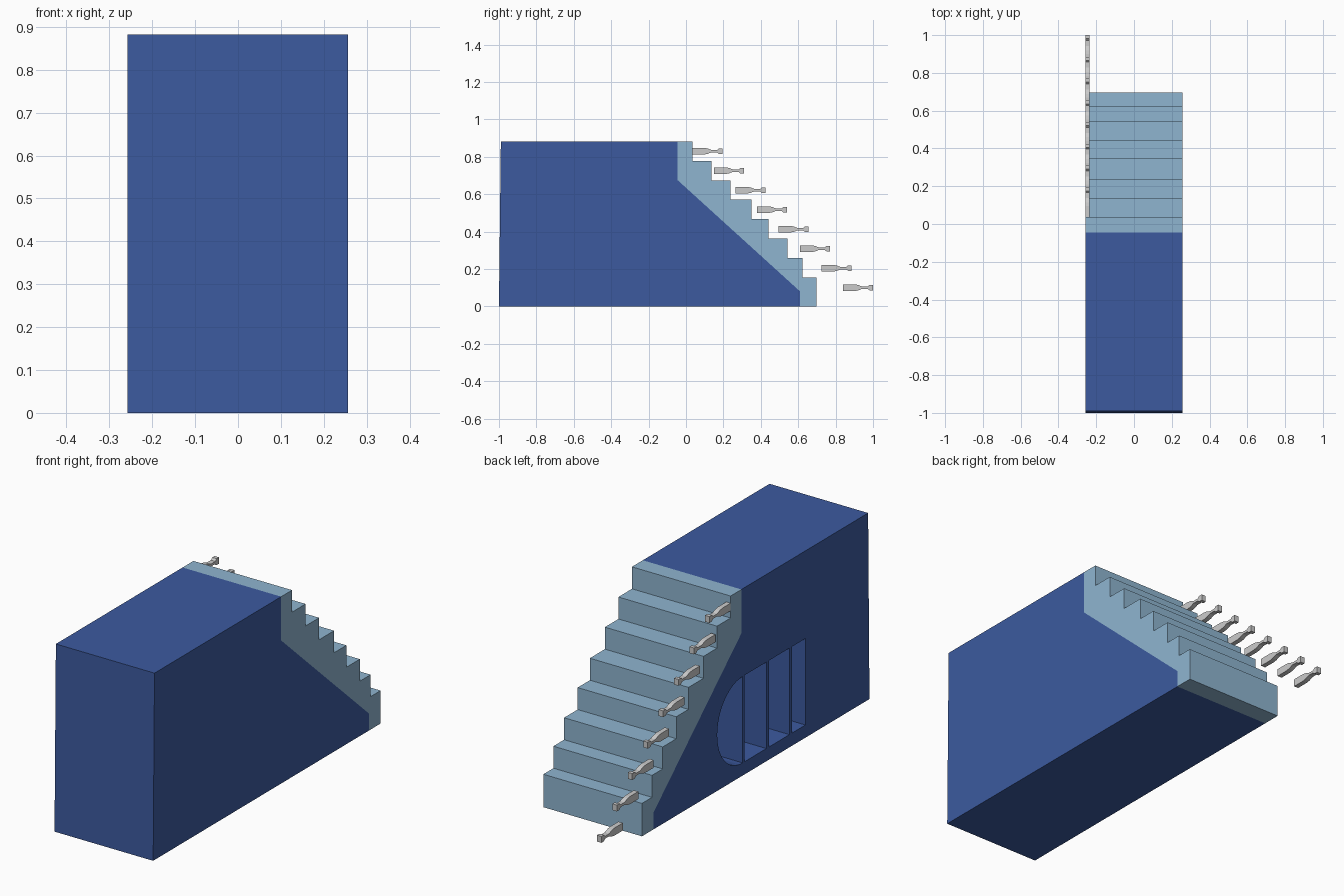
import bpy, bmesh, math

if "Cube" in bpy.data.objects:
    bpy.data.objects.remove(bpy.data.objects["Cube"])

X0, X1 = -0.258, 0.257


def material(name, rgb):
    m = bpy.data.materials.new(name)
    m.diffuse_color = (*rgb, 1)
    m.use_nodes = True
    m.node_tree.nodes["Principled BSDF"].inputs["Base Color"].default_value = m.diffuse_color
    return m


def extrude_profiles(name, profiles, x0, x1, mat=None):
    """Extrude closed (y, z) outlines along x into one object."""
    bm = bmesh.new()
    for pts in profiles:
        a = [bm.verts.new((x0, y, z)) for y, z in pts]
        b = [bm.verts.new((x1, y, z)) for y, z in pts]
        bm.faces.new(a)
        bm.faces.new(b[::-1])
        for i in range(len(pts)):
            j = (i + 1) % len(pts)
            bm.faces.new((a[j], a[i], b[i], b[j]))
    bmesh.ops.recalc_face_normals(bm, faces=bm.faces)
    me = bpy.data.meshes.new(name)
    bm.to_mesh(me)
    bm.free()
    ob = bpy.data.objects.new(name, me)
    bpy.context.collection.objects.link(ob)
    if mat:
        me.materials.append(mat)
    return ob


blue = material("blue", (0.045, 0.102, 0.347))
light_blue = material("light_blue", (0.275, 0.462, 0.63))

# Main block with a sloping back and a slightly leaning front
body = extrude_profiles("body", [[(-1, 0), (0.61, 0), (0.61, 0.08), (-0.045, 0.675),
                                  (-0.045, 0.882), (-0.99, 0.882)]], X0, X1, blue)

# Recesses in the left side: a half-round one and three rectangular ones
zb, zt = 0.06, 0.468
r = (zt - zb) / 2
arch = [(-0.054 + 0.19 * math.cos(t), (zb + zt) / 2 + r * math.sin(t))
        for t in (-math.pi / 2 + math.pi * i / 24 for i in range(25))]
recesses = [arch] + [[(a, zb), (b, zb), (b, zt), (a, zt)] for a, b in
                     ((-0.231, -0.068), (-0.403, -0.25), (-0.522, -0.423))]
cutter = extrude_profiles("recess_cutter", recesses, X0 - 0.1, X0 + 0.4, blue)
cutter.hide_render = True
cutter.hide_set(True)
mod = body.modifiers.new("recesses", "BOOLEAN")
mod.operation = "DIFFERENCE"
mod.solver = "EXACT"
mod.object = cutter

# Staircase laid over the slope
edges = [0.036, 0.137, 0.238, 0.35, 0.441, 0.542, 0.622, 0.697]
stairs = [(0.61, 0), (0.61, 0.08), (-0.045, 0.675), (-0.045, 0.882)]
for i, y in enumerate(edges):
    top = 0.882 - 0.1038 * i
    stairs += [(y, top), (y, top - 0.1038 if i < 7 else 0)]
extrude_profiles("stairs", [stairs], X0, X1, light_blue)

# Row of flat balusters lying on their sides along the left edge
half = [(0, 0.018), (0.06, 0.018), (0.08, 0.015), (0.103, 0.006),
        (0.132, 0.006), (0.142, 0.015), (0.16, 0.015)]
outline = half + [(y, -z) for y, z in reversed(half)]
for i in range(8):
    oy, oz = 0.034 + 0.1151 * i, 0.83 - 0.1043 * i
    extrude_profiles(f"baluster_{i + 1}", [[(oy + y, oz + z) for y, z in outline]],
                     X0, X0 + 0.023)
